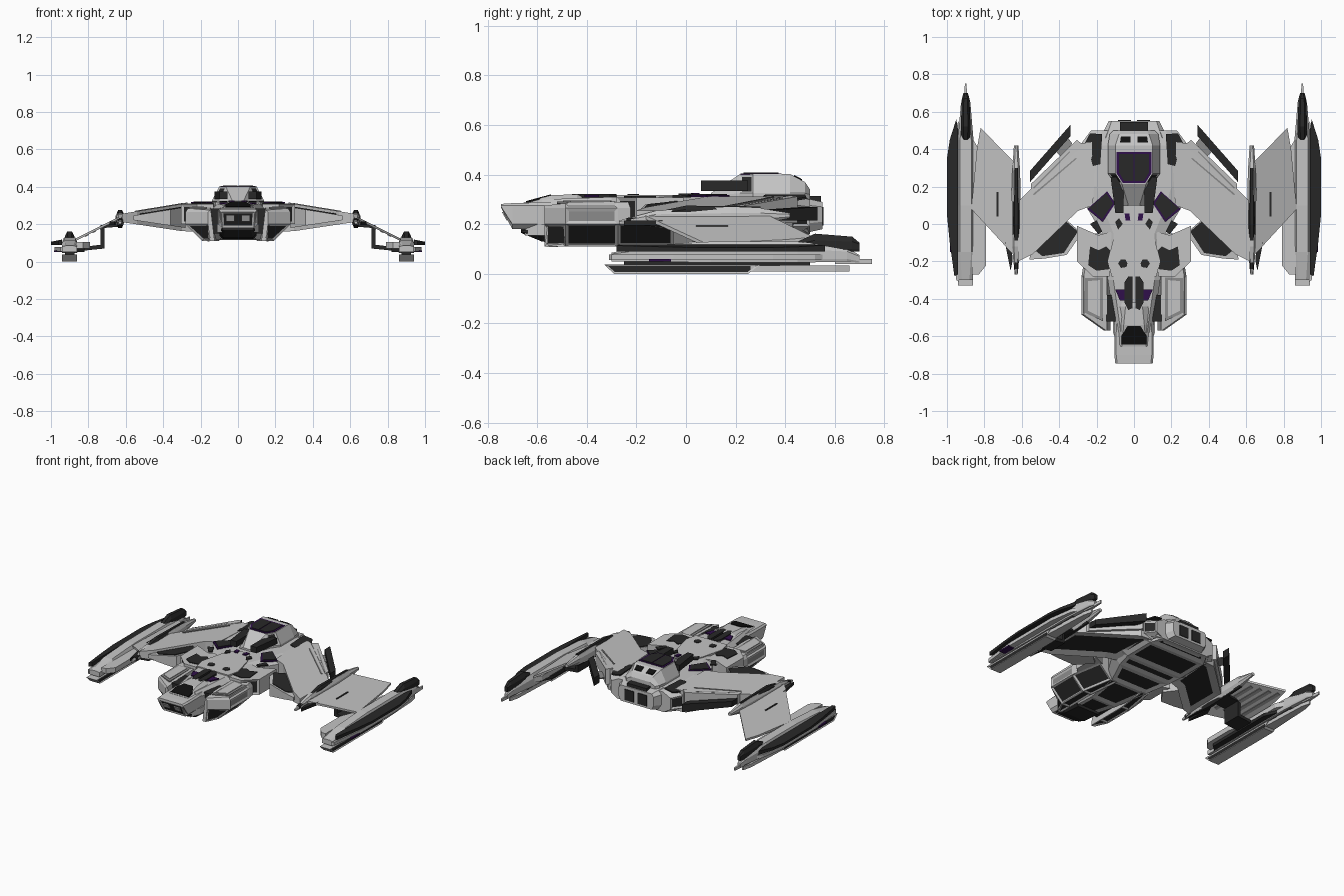
import bpy, bmesh


def material(name, r, g, b):
    m = bpy.data.materials.new(name)
    m.diffuse_color = (r, g, b, 1)
    return m


LIGHT = material("light hull grey", 0.55, 0.55, 0.55)
MID = material("mid trim grey", 0.26, 0.26, 0.26)
DARK = material("dark panel grey", 0.021, 0.021, 0.021)
BLACK = material("window black", 0.005, 0.005, 0.005)
PURPLE = material("purple glow", 0.03, 0.005, 0.07)


def loft(name, secs, mat, mirror=False):
    """Skin a list of equal-length point rings and cap both ends."""
    bm = bmesh.new()
    rings = [[bm.verts.new(p) for p in s] for s in secs]
    n = len(rings[0])
    for a, b in zip(rings, rings[1:]):
        for i in range(n):
            j = (i + 1) % n
            bm.faces.new((a[i], a[j], b[j], b[i]))
    bm.faces.new(rings[0])
    bm.faces.new(rings[-1])
    bmesh.ops.recalc_face_normals(bm, faces=bm.faces)
    me = bpy.data.meshes.new(name)
    bm.to_mesh(me)
    bm.free()
    for m in (mat, DARK, MID, BLACK):
        me.materials.append(m)
    ob = bpy.data.objects.new(name, me)
    bpy.context.collection.objects.link(ob)
    if mirror:
        ob.modifiers.new("mirror", 'MIRROR').use_mirror_merge = False
    return ob


def hull(name, cx, rows, mat=LIGHT):
    """Eight-sided body along y: (y, top half width, top z, side half width, high z, low z, bottom half width, bottom z)."""
    secs = []
    for y, wt, zt, wm, zh, zl, wb, zb in rows:
        h = [(wt, zt), (wm, zh), (wm, zl), (wb, zb)]
        secs.append([(cx + x, y, z) for x, z in h] + [(cx - x, y, z) for x, z in reversed(h)])
    return loft(name, secs, mat, cx > 0)


def slab(name, pts, lo, hi, mat=LIGHT, mirror=True):
    """Outline in plan; lo and hi are heights or functions of (x, y)."""
    f = lambda h, x, y: h(x, y) if callable(h) else h
    return loft(name, [[(x, y, f(h, x, y)) for x, y in pts] for h in (lo, hi)], mat, mirror)


def plate(name, pts, h, mat=DARK, mirror=True):
    g = h if callable(h) else (lambda x, y: h)
    return slab(name, pts, lambda x, y: g(x, y) - 0.004, lambda x, y: g(x, y) + 0.004, mat, mirror)


def box(name, x0, x1, y0, y1, z0, z1, mat=LIGHT, mirror=True):
    return slab(name, [(x0, y0), (x1, y0), (x1, y1), (x0, y1)], z0, z1, mat, mirror)


def inset(ob, rule, thick=0.012, depth=-0.006, slot=1):
    """Sink a coloured panel into every face chosen by rule(normal, centre)."""
    bm = bmesh.new()
    bm.from_mesh(ob.data)
    bm.normal_update()
    fs = [f for f in bm.faces if rule(f.normal, f.calc_center_median())]
    bmesh.ops.inset_individual(bm, faces=fs, thickness=thick, depth=depth, use_even_offset=True)
    for f in fs:
        f.material_index = slot
    bm.to_mesh(ob.data)
    bm.free()


# central fuselage
core = hull("fuselage", 0, [
    (-0.58, .07, .30, .10, .27, .20, .07, .15), (-0.30, .11, .31, .14, .28, .18, .10, .115),
    (-0.05, .11, .312, .17, .29, .18, .14, .115), (0.10, .17, .312, .26, .29, .19, .20, .14),
    (0.20, .20, .312, .29, .29, .19, .22, .15), (0.42, .20, .312, .29, .28, .19, .22, .15),
    (0.50, .17, .30, .23, .27, .19, .18, .16)])
inset(core, lambda n, c: n.z < -0.6, 0.03)
inset(core, lambda n, c: n.x * n.x > .25 and c.y > .45, 0.012)

# rear thruster block
hull("rear_housing", 0, [(0.46, .15, .31, .18, .28, .2, .15, .16), (0.55, .12, .29, .135, .27, .21, .12, .18)])
box("thruster", .015, .085, .49, .555, .195, .27, DARK)
box("rear_deck_vent", -.075, .075, .50, .545, .28, .313, DARK, False)

# nose
nose = hull("nose", 0, [
    (-0.745, .09, .282, .10, .275, .27, .09, .265), (-0.70, .095, .285, .105, .275, .20, .085, .18),
    (-0.58, .095, .288, .105, .275, .20, .085, .18), (-0.50, .09, .29, .10, .275, .19, .08, .15)])
inset(nose, lambda n, c: n.y < -.4 and n.z < -.2, 0.012, -.004)
loft("nose_window", [[(x, y - d, z) for x, y, z in
     ((.02, -.735, .25), (.065, -.735, .25), (.065, -.715, .215), (.02, -.715, .215))] for d in (0, .008)], LIGHT, True)
hull("chin", 0, [(-0.665, .08, .18, .085, .175, .17, .07, .165), (-0.58, .09, .19, .1, .18, .15, .08, .13),
                 (-0.45, .09, .19, .1, .18, .14, .08, .12)], DARK)
slab("chin_guard", [(.085, -.65), (.112, -.58), (.112, -.4), (.085, -.4)], .155, .2)

# cockpit wedge, with window and roof ridge
ramp = lambda x, y: .288 + (y + .65) * .27
hull("cockpit", 0, [(-0.655, .065, .288, .08, .283, .28, .08, .27), (-0.54, .055, .318, .08, .29, .28, .08, .27),
                    (-0.44, .045, .32, .085, .30, .28, .08, .27), (-0.42, .04, .315, .08, .30, .28, .08, .27)])
plate("cockpit_window", [(-.068, -.645), (.068, -.645), (.068, -.60), (.035, -.545), (-.035, -.545), (-.068, -.60)],
      ramp, BLACK, False)
slab("neck_spine", [(.008, -.45), (.03, -.46), (.05, -.42), (.05, -.31), (.03, -.28), (.008, -.28)], .29, .322, DARK)
plate("neck_light", [(.045, -.41), (.075, -.41), (.1, -.35), (.045, -.35)], .313, PURPLE)
slab("neck_bridge", [(.0, -.28), (.12, -.28), (.14, -.2), (.1, -.04), (.05, .06), (0, .06)], .29, .318)
plate("neck_hatch", [(.04, -.23), (.07, -.235), (.085, -.21), (.07, -.19), (.045, -.19), (.035, -.21)], .318)

# front cheek blocks with dark sloping undersides
secs = []
for y, xi, xo, zt in ((-.57, .145, .16, .275), (-.485, .145, .28, .285), (-.275, .145, .28, .29), (-.05, .12, .24, .29)):
    secs.append([(xi, y, zt), (xo - .012, y, zt), (xo, y, .265), (xo, y, .20),
                 (max(.15, xo - .09), y, .11), (xi - .02, y, .11)])
cheek = loft("cheek_block", secs, LIGHT, True)
inset(cheek, lambda n, c: n.z < -.3, 0.012)
inset(cheek, lambda n, c: n.x > .8 and c.y < -.3, 0.014, -.006, 2)
plate("cheek_trim", [(.165, -.52), (.262, -.475), (.262, -.29), (.165, -.285)], .287, MID)
plate("cheek_panel", [(.182, -.495), (.245, -.465), (.245, -.305), (.182, -.3)], .291, LIGHT)
box("cheek_gap", .1, .15, -.52, -.38, .15, .285, DARK)

# shoulders
shoulder = slab("shoulder", [(.13, -.28), (.22, -.28), (.305, -.2), (.305, -.01), (.19, -.06), (.12, -.04)], .2, .308)
inset(shoulder, lambda n, c: n.x > .4 and n.y < -.3, 0.015)
plate("shoulder_intake", [(.12, -.24), (.2, -.25), (.245, -.22), (.235, -.12), (.19, -.14), (.15, -.12), (.11, -.16)], .309)
plate("shoulder_slot", [(.17, -.04), (.19, -.055), (.235, 0), (.2, .02)], .311)
plate("neck_slot", [(.06, .0), (.085, -.03), (.1, .01), (.08, .03)], .32)
plate("neck_glow", [(.02, .02), (.045, .02), (.05, .055), (.025, .055)], .322, PURPLE)

# angled vents with glowing rims, rear deck intakes
plate("vent_rim", [(.1, .11), (.143, .175), (.25, .08), (.167, .01)], .314, PURPLE)
slab("vent_grille", [(.112, .11), (.148, .165), (.238, .085), (.17, .025)], .31, .322, DARK)
plate("deck_intake", [(.17, .48), (.235, .485), (.28, .40), (.24, .385), (.22, .31), (.18, .32)],
      lambda x, y: .316 - max(0, x - .2) * .3)

# turret with twin barrels and roof canopy
turret = hull("turret", 0, [
    (.10, .03, .325, .06, .314, .30, .06, .30), (.215, .065, .40, .10, .325, .30, .10, .30),
    (.27, .10, .402, .14, .325, .30, .14, .30), (.42, .10, .402, .14, .325, .30, .14, .30),
    (.48, .08, .37, .13, .325, .30, .12, .30), (.50, .07, .34, .11, .32, .30, .11, .30)])
inset(turret, lambda n, c: abs(n.x) > .4 and .2 < c.y < .27 and c.z > .32, 0.01, -.004)
slab("barrel", [(.055, .06), (.1, .06), (.125, .25), (.055, .25)], .335, .376, DARK)
plate("canopy_frame", [(-.06, .22), (.06, .22), (.094, .272), (.094, .385), (-.094, .385), (-.094, .272)], .401, PURPLE, False)
plate("canopy_glass", [(.004, .231), (.054, .231), (.081, .276), (.081, .373), (.004, .373)], .404)
plate("turret_rear_window", [(.02, .435), (.075, .435), (.07, .468), (.02, .468)],
      lambda x, y: .403 - (y - .42) * .53, BLACK)

# inner wings
top = lambda x, y: .312 - max(0, x - .28) * .165
low = lambda x, y: .16 + max(0, x - .28) * .15
wing = slab("inner_wing", [(.2, .44), (.3, .43), (.62, .12), (.62, -.2), (.54, -.16), (.3, .07), (.22, .1)], low, top)
inset(wing, lambda n, c: n.z < -.8, 0.05, -.01)
slab("wing_front_intake", [(.28, -.05), (.37, .03), (.55, -.15), (.56, -.19), (.48, -.185), (.36, -.165)],
     lambda x, y: low(x, y) + .02, lambda x, y: top(x, y) - .02)
plate("wing_intake_panel", [(.3, -.04), (.37, .02), (.53, -.14), (.49, -.172), (.375, -.155)],
      lambda x, y: top(x, y) - .019)
slab("wing_rear_fairing", [(.27, .42), (.305, .45), (.55, .215), (.55, .175)], .205, lambda x, y: top(x, y) + .004)
slab("wing_rear_flap", [(.34, .47), (.34, .53), (.555, .285), (.555, .225)],
     .215, lambda x, y: .27 - (x - .34) * .08, DARK)
plate("flap_link", [(.33, .43), (.36, .47), (.42, .39), (.39, .36)], .235, MID)
for i in range(2):
    d = .035 * i
    plate("wing_seam_%d" % (i + 1), [(.305 + d, .35 + d), (.31 + d, .355 + d), (.54, .16 + d), (.535, .153 + d)], top, MID)

# blades at the wing joint
hull("wing_blade", .63, [
    (-.27, .004, .215, .008, .21, .205, .004, .20), (-.12, .012, .255, .022, .24, .22, .012, .195),
    (.18, .012, .27, .024, .245, .215, .012, .19), (.30, .01, .265, .02, .245, .22, .01, .20),
    (.42, .004, .245, .012, .24, .23, .004, .225)])
hull("blade_spine", .63, [(-.24, .006, .225, .012, .22, .21, .006, .2), (0, .01, .275, .018, .26, .2, .01, .18),
                          (.3, .006, .272, .012, .26, .2, .006, .19)], DARK)
slab("blade_hook", [(.655, -.02), (.69, -.1), (.66, -.25), (.65, -.2)], .195, .215, DARK)

# outer wings sloping down to the pods, ribbed underneath
slope = lambda x, y: .238 - (x - .64) * .5
slab("outer_wing", [(.64, -.17), (.87, .08), (.84, .40), (.82, .515), (.68, .37), (.64, .33)],
     lambda x, y: slope(x, y) - .014, slope)
for k in range(4):
    x = .68 + .04 * k
    plate("outer_wing_rib_%d" % (k + 1), [(x, x - .7), (x + .018, x - .7), (x + .018, x - .34), (x, x - .34)],
          lambda x, y: slope(x, y) - .014, MID)

# under strut, bent profile
prof = [(.62, .2), (.735, .195), (.735, .09), (.86, .075), (.86, .055), (.715, .07), (.715, .18), (.62, .188)]
loft("under_strut", [[(x, y, z) for x, z in prof] for y in (.04, .17)], DARK, True)

# wing tip pods
hull("pod_body", .90, [
    (-.30, .02, .085, .04, .08, .06, .04, .05), (-.15, .03, .115, .04, .10, .06, .04, .05),
    (.10, .03, .13, .042, .10, .06, .04, .045), (.45, .03, .13, .042, .10, .06, .04, .045),
    (.65, .014, .105, .025, .09, .06, .02, .05), (.70, .008, .075, .012, .07, .05, .01, .045)])
slab("pod_tail_spike", [(.885, .6), (.915, .6), (.904, .75), (.896, .75)], .04, .06)
keel = loft("pod_keel", [[(x, y, z) for y, z in ((-.33, .038), (.30, .038), (.25, .0), (-.29, .0))]
                         for x in (.862, .94)], LIGHT, True)
inset(keel, lambda n, c: abs(n.x) > .9, 0.007, -.004)
slab("pod_keel_tail", [(.865, .26), (.937, .26), (.92, .6), (.905, .66), (.895, .66), (.88, .6)], .01, .034)
box("pod_core", .875, .925, -.25, .5, .03, .06, DARK)
hull("pod_fin", .90, [(.45, .01, .13, .025, .12, .1, .02, .1), (.52, .012, .162, .026, .135, .1, .02, .09),
                      (.67, .01, .15, .02, .13, .1, .015, .09), (.70, .004, .125, .012, .12, .1, .01, .09)], DARK)
slab("pod_outer_flange", [(.94, -.27), (.96, -.28), (.985, -.1), (1, .05), (1, .35), (.985, .45), (.95, .56), (.94, .5)],
     .09, lambda x, y: .118 - (x - .94) * .2, DARK)
slab("pod_outer_armor", [(.935, -.31), (.95, -.3), (.98, -.05), (.98, .35), (.955, .52), (.935, .55)], .055, .078)
slab("pod_inner_armor", [(.865, -.27), (.83, -.27), (.79, -.22), (.79, .0), (.83, .1), (.83, .4), (.865, .46)], .07, .105)
slab("pod_inner_flange", [(.865, -.24), (.82, -.2), (.82, .3), (.865, .4)], .05, .072, DARK)
box("pod_light", .93, .984, -.15, -.06, .05, .06, PURPLE)
